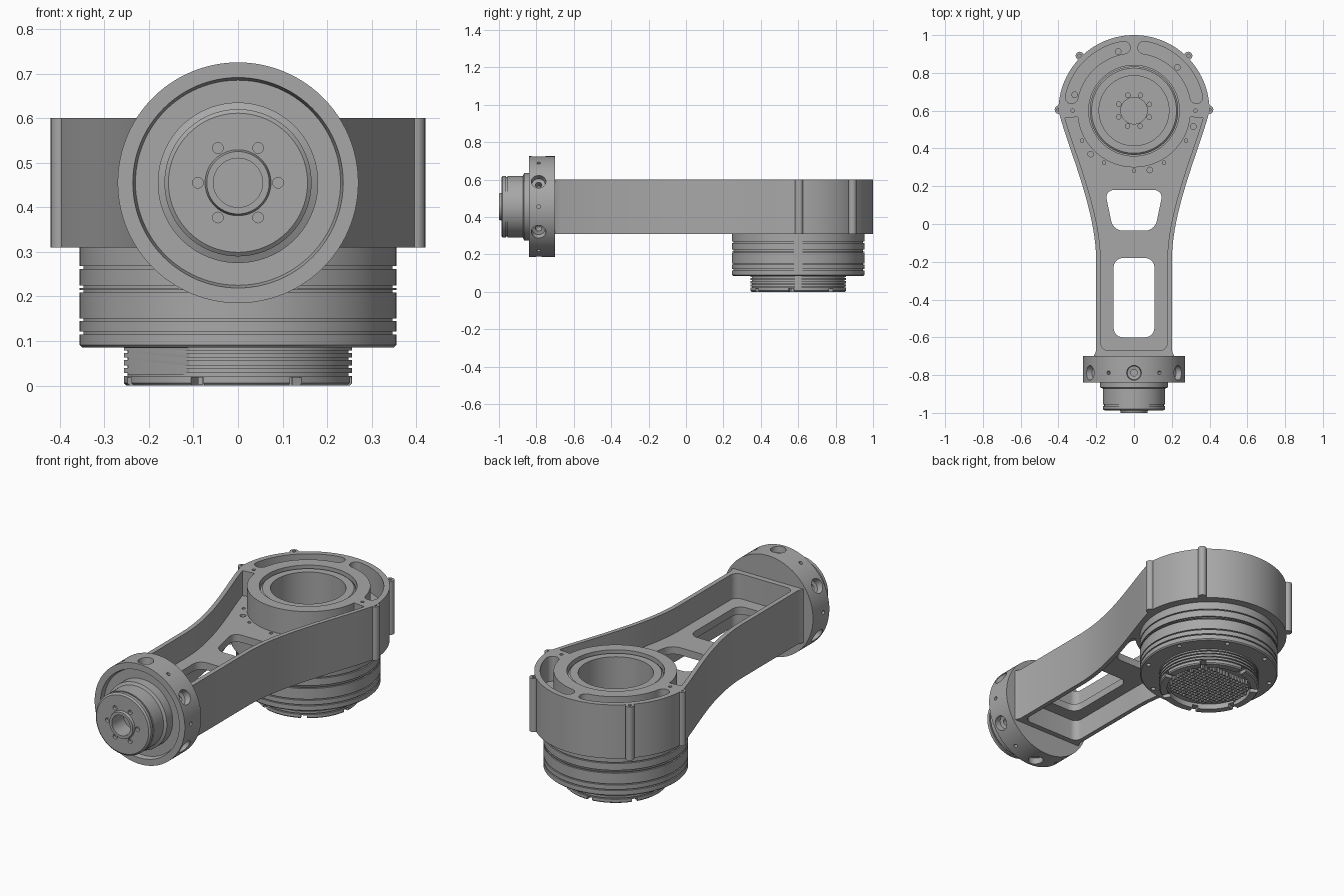
import bpy, bmesh
from math import sin, cos, pi, radians, hypot, atan2
from mathutils import Matrix, Vector
from mathutils.geometry import interpolate_bezier

if "Cube" in bpy.data.objects:
    bpy.data.objects.remove(bpy.data.objects["Cube"])

metal = bpy.data.materials.new("satin_grey_metal")
metal.use_nodes = True
GREY = (0.39, 0.39, 0.39, 1)
metal.diffuse_color = GREY
metal.node_tree.nodes["Principled BSDF"].inputs["Base Color"].default_value = GREY

JOINT_Y = 0.6
TOP, BOTTOM = 0.6, 0.31
AXIS_Z = 0.455
JOINT = Matrix.Translation((0, JOINT_Y, 0))
WRIST = Matrix.Translation((0, -0.7, AXIS_Z)) @ Matrix.Rotation(pi / 2, 4, 'X')


def finish(name, bm):
    bmesh.ops.recalc_face_normals(bm, faces=bm.faces)
    mesh = bpy.data.meshes.new(name)
    bm.to_mesh(mesh)
    bm.free()
    mesh.materials.append(metal)
    obj = bpy.data.objects.new(name, mesh)
    bpy.context.collection.objects.link(obj)
    return obj


def add_prism(bm, pts, z0, z1):
    low = [bm.verts.new((x, y, z0)) for x, y in pts]
    high = [bm.verts.new((x, y, z1)) for x, y in pts]
    bm.faces.new(low[::-1])
    bm.faces.new(high)
    for i in range(len(pts)):
        j = (i + 1) % len(pts)
        bm.faces.new((low[i], low[j], high[j], high[i]))


def add_lathe(bm, profile, matrix, n=72):
    # Revolve (radius, height) points about local z, closing on the axis
    rings = []
    for r, h in profile:
        count = n if r > 0 else 1
        rings.append([bm.verts.new(matrix @ Vector((r * cos(2 * pi * i / n), r * sin(2 * pi * i / n), h)))
                      for i in range(count)])
    for a, b in zip(rings, rings[1:]):
        for i in range(n):
            j = (i + 1) % n
            quad = [a[i % len(a)], a[j % len(a)], b[j % len(b)], b[i % len(b)]]
            bm.faces.new(list(dict.fromkeys(quad)))


def add_rod(bm, x, y, r, z0, z1, n=16, matrix=Matrix()):
    add_lathe(bm, [(0, z0), (r, z0), (r, z1), (0, z1)], matrix @ Matrix.Translation((x, y, 0)), n)


def add_box(bm, matrix, size):
    bmesh.ops.create_cube(bm, size=1, matrix=matrix @ Matrix.Diagonal((*size, 1)))


def cut(obj, bm):
    tool = finish("cutter", bm)
    mod = obj.modifiers.new("cut", 'BOOLEAN')
    mod.operation, mod.solver, mod.object = 'DIFFERENCE', 'EXACT', tool
    activate(obj)
    bpy.ops.object.modifier_apply(modifier=mod.name)
    bpy.data.objects.remove(tool)


def activate(obj):
    bpy.ops.object.select_all(action='DESELECT')
    bpy.context.view_layer.objects.active = obj
    obj.select_set(True)


def polar(r, deg):
    return r * cos(radians(deg)), JOINT_Y + r * sin(radians(deg))


def arc(r, a0, a1, n):
    return [polar(r, a0 + (a1 - a0) * i / n) for i in range(n + 1)]


def rounded(pts, r):
    out = []
    for i, p in enumerate(pts):
        p, a, b = Vector(p), Vector(pts[i - 1]), Vector(pts[(i + 1) % len(pts)])
        s, e = p + (a - p).normalized() * r, p + (b - p).normalized() * r
        out += [tuple(v) for v in interpolate_bezier(s, s.lerp(p, .55), e.lerp(p, .55), e, 8)]
    return out


def grooved(r, z0, z1, grooves, depth=0.008, half=0.003):
    out = [(r - 0.006, z0), (r, z0 + 0.006)]
    for z in grooves:
        out += [(r, z - half), (r - depth, z - half), (r - depth, z + half), (r, z + half)]
    return out + [(r, z1)]


# Arm outline: round joint end flaring down into a straight beam
flare = [(v.x, v.y) for v in interpolate_bezier(
    Vector((0.4, 0.6)), Vector((0.35, 0.4)), Vector((0.2, 0.08)), Vector((0.2, -0.2)), 32)]
side = flare + [(0.2, -0.67), (0.215, -0.705)]
bm = bmesh.new()
add_prism(bm, arc(0.4, 180, 0, 72)[:-1] + side + [(-x, y) for x, y in side[:0:-1]], BOTTOM, TOP)
arm = finish("arm_housing", bm)


def pocket(hub):
    # Beam pocket that follows the wall and stops at the joint hub
    edge = [(x - 0.024, y) for x, y in flare if y < 0.575 and hypot(x - 0.024, y - JOINT_Y) > hub + 0.01]
    corner = rounded([(0.176, -0.2), (0.176, -0.67), (-0.176, -0.67), (-0.176, -0.2)], 0.04)[9:23]
    start = atan2(edge[0][1] - JOINT_Y, edge[0][0]) * 180 / pi
    return edge + corner + [(-x, y) for x, y in edge[::-1]] + arc(hub, -180 - start, start, 48)


def slot(a0, a1, r=0.338, w=0.033):
    pts = arc(r + w, a0, a1, 24)
    for a, base, inner in ((a1, a1, arc(r - w, a1, a0, 24)), (a0, a0 + 180, [])):
        x, y = polar(r, a)
        pts += [(x + w * cos(radians(base + 22.5 * k)), y + w * sin(radians(base + 22.5 * k)))
                for k in range(1, 8)] + inner
    return pts


# Pockets above and below the web, rim slots and the joint bore
bm = bmesh.new()
add_prism(bm, pocket(0.3), 0.465, 0.7)
add_prism(bm, pocket(0.38), 0.2, 0.425)
add_prism(bm, slot(12, 81), 0.465, 0.7)
add_prism(bm, slot(99, 168), 0.465, 0.7)
add_rod(bm, 0, JOINT_Y, 0.24, 0.2, 0.7, 72)
cut(arm, bm)

# Web windows and screw holes
bm = bmesh.new()
add_prism(bm, rounded([(-0.155, 0.18), (0.155, 0.18), (0.11, -0.035), (-0.11, -0.035)], 0.05), 0.4, 0.5)
add_prism(bm, rounded([(-0.108, -0.18), (0.108, -0.18), (0.108, -0.6), (-0.108, -0.6)], 0.05), 0.4, 0.5)
for k in range(6):
    add_rod(bm, *polar(0.325, 45 + 60 * k), 0.015, 0.44, 0.48)
for a in (-150, -120, -90, -60, -30):
    add_rod(bm, *polar(0.318, a), 0.009, 0.45, 0.48)
for a in (0, 180):
    add_rod(bm, *polar(0.325, a), 0.009, 0.58, 0.62)
cut(arm, bm)

# Cover screw bosses on the rim
for s, label in ((1, "left"), (-1, "right")):
    for x, y, place in ((0.398, 0.605, "side"), (0.287, 0.89, "rear")):
        bm = bmesh.new()
        add_lathe(bm, [(0, BOTTOM), (0.022, BOTTOM), (0.022, TOP), (0.009, TOP), (0.009, TOP - 0.02), (0, TOP - 0.02)],
                  Matrix.Translation((s * x, y, 0)), 20)
        finish(f"{label}_{place}_boss", bm)

# Main joint motor: lower collar, grooved drum and inner sleeve
profile = [(0, 0.03), (0.215, 0.03), (0.215, 0)]
profile += grooved(0.256, 0, 0.087, (0.025, 0.042, 0.06, 0.076))
profile += grooved(0.355, 0.085, BOTTOM, (0.118, 0.148, 0.212, 0.222, 0.265))
profile += [(0.234, BOTTOM), (0.234, 0.58), (0.225, 0.588), (0.185, 0.588), (0.185, 0.4),
            (0.105, 0.4), (0.105, 0.395), (0.07, 0.395), (0.07, 0.3), (0, 0.3)]
bm = bmesh.new()
add_lathe(bm, profile, JOINT, 96)
motor = finish("joint_motor", bm)

bm = bmesh.new()
for k in range(7):
    turn = JOINT @ Matrix.Rotation(radians(-111 + k * 360 / 7), 4, 'Z')
    add_box(bm, turn @ Matrix.Translation((0.25, 0, 0)), (0.1, 0.03, 0.036))
# Cable opening across one corner of the collar
add_box(bm, JOINT @ Matrix.Rotation(radians(-146), 4, 'Z') @ Matrix.Translation((0.28, 0, 0.055)), (0.12, 0.3, 0.059))
for k in range(8):
    add_rod(bm, *polar(0.325, 22 + 45 * k), 0.012, 0.06, 0.1)
    add_rod(bm, *polar(0.088, 22 + 45 * k), 0.012, 0.38, 0.42)
cut(motor, bm)

# Heat sink pins under the motor
bm = bmesh.new()
for i in range(-9, 10):
    for j in range(-7, 8):
        x, y = i * 0.021, j * 0.021
        if hypot(x, y) < 0.2 and x + y > -0.23:
            add_box(bm, JOINT @ Matrix.Translation((x, y, 0.018)), (0.011, 0.011, 0.03))
finish("heat_sink_pins", bm)

# Wrist joint: flange with recessed face, output drum and hollow hub
profile = [(0, 0), (0.27, 0), (0.27, 0.14), (0.236, 0.14), (0.23, 0.115), (0.18, 0.115), (0.18, 0.165),
           (0.165, 0.172), (0.165, 0.255), (0.158, 0.255), (0.158, 0.263), (0.165, 0.263), (0.165, 0.28),
           (0.156, 0.287), (0.074, 0.287), (0.07, 0.3), (0.055, 0.3), (0.055, 0.2), (0, 0.2)]
bm = bmesh.new()
add_lathe(bm, profile, WRIST, 96)
wrist = finish("wrist_joint", bm)

# Countersunk rim holes, small rim holes and face bolts
bm = bmesh.new()
for k in range(6):
    for angle, sink in ((30, [(0, 0.19), (0.017, 0.19), (0.017, 0.232), (0.036, 0.236), (0.042, 0.3), (0, 0.3)]),
                        (0, [(0, 0.24), (0.01, 0.24), (0.01, 0.3), (0, 0.3)])):
        turn = Matrix.Rotation(radians(angle + 60 * k), 4, 'Z')
        add_lathe(bm, sink, WRIST @ turn @ Matrix.Translation((0, 0, 0.088)) @ Matrix.Rotation(pi / 2, 4, 'Y'), 24)
    a = radians(60 * k)
    add_rod(bm, 0.09 * cos(a), 0.09 * sin(a), 0.012, 0.27, 0.31, 16, WRIST)
cut(wrist, bm)

for obj in bpy.context.collection.objects:
    if obj.type == 'MESH' and metal.name in obj.data.materials:
        activate(obj)
        bpy.ops.object.shade_smooth_by_angle(angle=radians(28))
